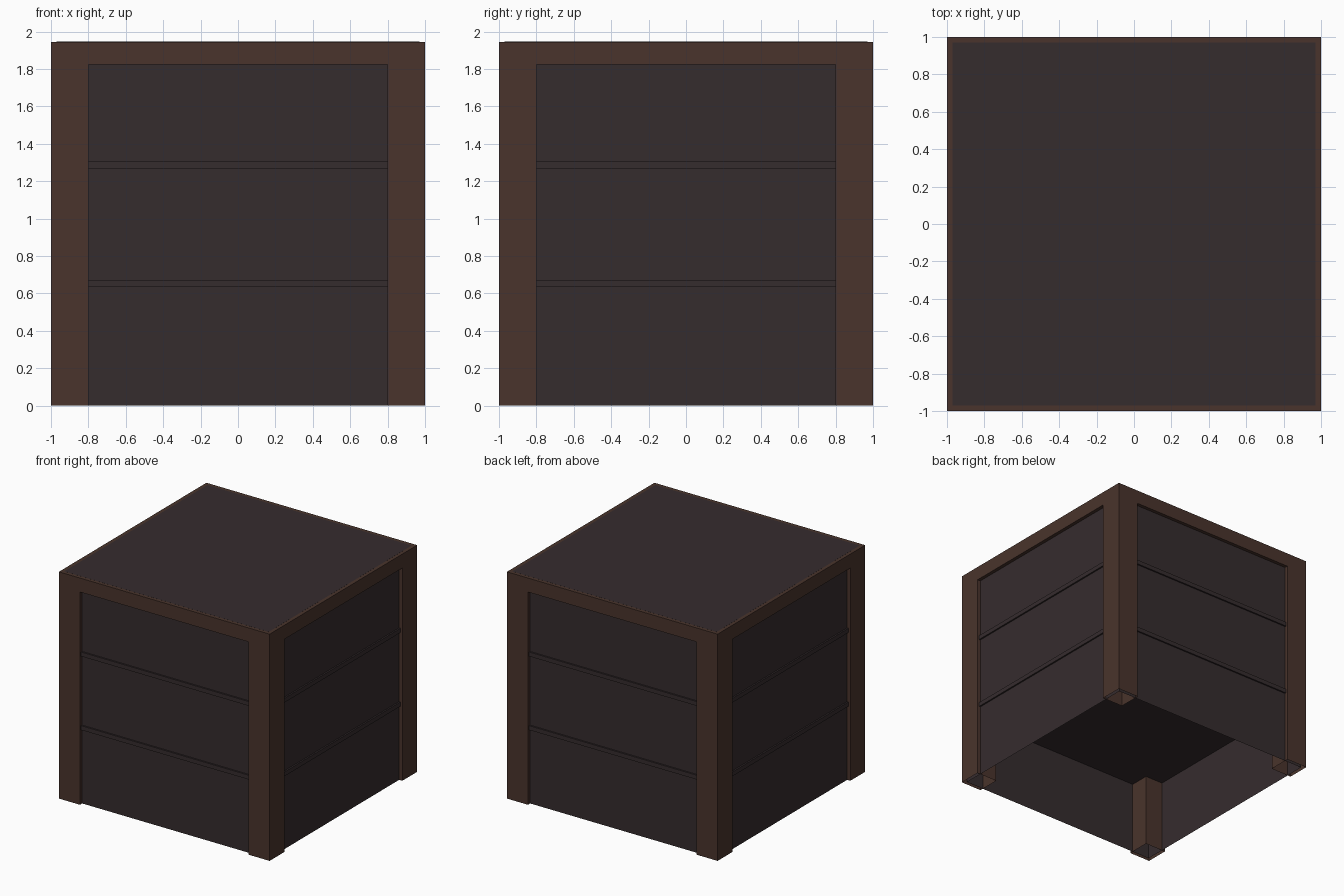
import bpy, bmesh

if "Cube" in bpy.data.objects:
    bpy.data.objects.remove(bpy.data.objects["Cube"])

TOP = 1.945      # full height
POST = 0.2       # post width
WALL = 0.97      # half width of the panelled box


def material(name, rgb):
    m = bpy.data.materials.new(name)
    m.diffuse_color = (*rgb, 1)
    m.use_nodes = True
    m.node_tree.nodes["Principled BSDF"].inputs["Base Color"].default_value = m.diffuse_color
    return m


brown = material("brown wood", (0.067, 0.034, 0.025))
dark = material("dark panel", (0.036, 0.025, 0.027))


def box(name, mat, lo, hi, open_bottom=False):
    """Axis-aligned box between two corners, optionally without its underside."""
    bm = bmesh.new()
    bmesh.ops.create_cube(bm, size=1)
    for v in bm.verts:
        for i in range(3):
            v.co[i] = lo[i] if v.co[i] < 0 else hi[i]
    bm.normal_update()
    if open_bottom:
        under = [f for f in bm.faces if f.normal.z < -0.5]
        bmesh.ops.delete(bm, geom=under, context='FACES')
    mesh = bpy.data.meshes.new(name)
    bm.to_mesh(mesh)
    bm.free()
    mesh.materials.append(mat)
    ob = bpy.data.objects.new(name, mesh)
    bpy.context.collection.objects.link(ob)
    return ob


# Lid slab that forms the top rails on all four sides
box("top_frame", brown, (-1, -1, 1.825), (1, 1, TOP))

# Hollow corner posts
for sx in (-1, 1):
    for sy in (-1, 1):
        xs = sorted((sx, sx * (1 - POST)))
        ys = sorted((sy, sy * (1 - POST)))
        box("corner_post", brown, (xs[0], ys[0], 0), (xs[1], ys[1], 1.825), True)

# Panelled body, open underneath, its top just showing inside the frame
box("panel_body", dark, (-WALL, -WALL, 0), (WALL, WALL, TOP + 0.0005), True)

# Shelf slabs whose edges form the thin bands across the panels
for z in (0.635, 1.267):
    box("shelf_band", dark, (-0.983, -0.983, z), (0.983, 0.983, z + 0.037))
